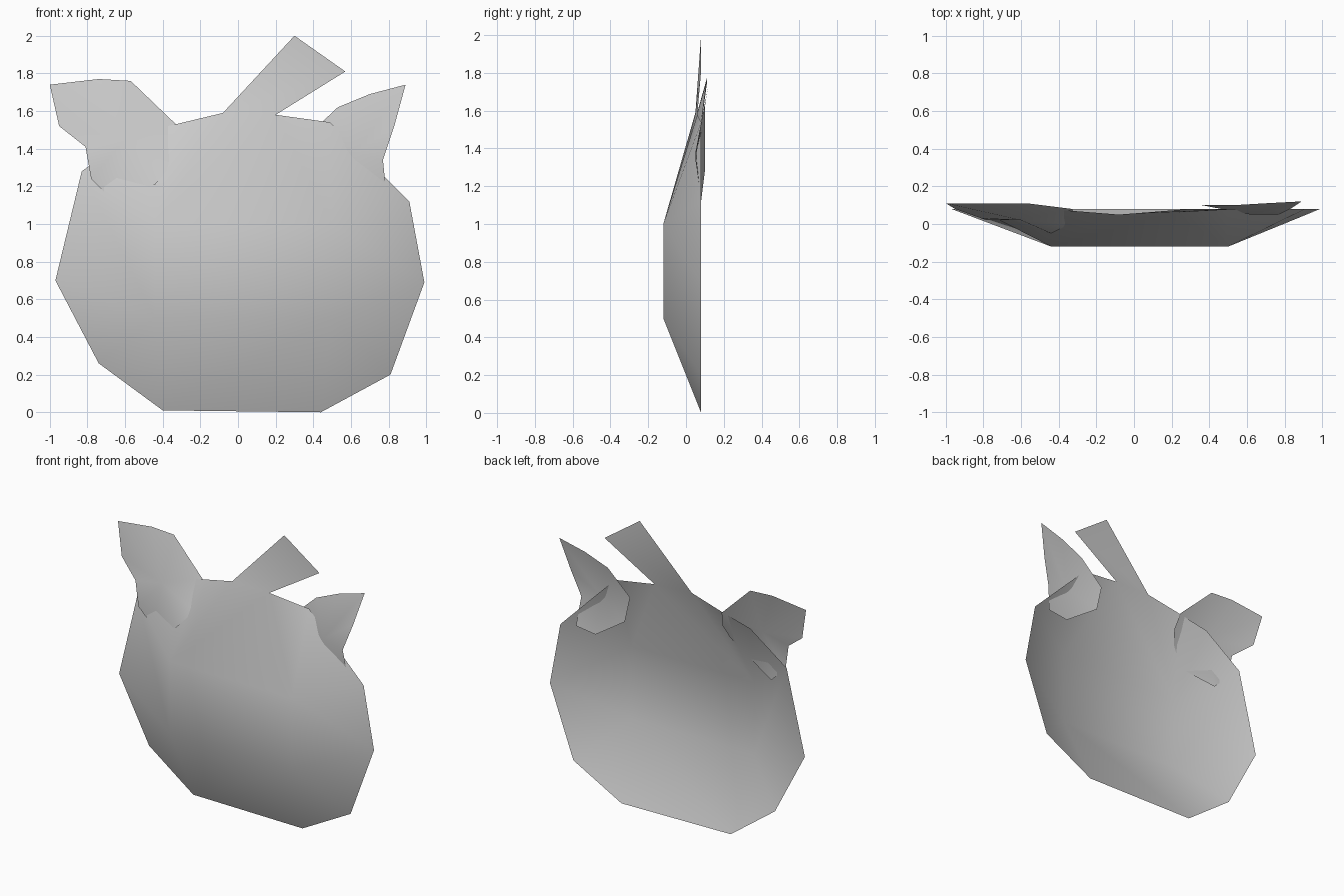
import bpy
import bmesh

# Remove the default object
default_cube = bpy.data.objects.get("Cube")
if default_cube:
    bpy.data.objects.remove(default_cube, do_unlink=True)

# Single flat colour
grey = bpy.data.materials.new("plain_grey")
grey.use_nodes = True
grey.diffuse_color = (0.6, 0.6, 0.6, 1)
shader = next(n for n in grey.node_tree.nodes if n.type == "BSDF_PRINCIPLED")
shader.inputs["Base Color"].default_value = grey.diffuse_color
shader.inputs["Roughness"].default_value = 0.8


def finish(name, bm):
    """Turn a bmesh sheet into a smooth shaded object."""
    mesh = bpy.data.meshes.new(name)
    bm.to_mesh(mesh)
    bm.free()
    mesh.materials.append(grey)
    for polygon in mesh.polygons:
        polygon.use_smooth = True
    part = bpy.data.objects.new(name, mesh)
    bpy.context.collection.objects.link(part)
    return part


def build_body(rim, panel, stem_tips, stem_start):
    """Open shell: flat front panel joined to the rim, with a stem on top."""
    bm = bmesh.new()
    inner = [bm.verts.new(p) for p in panel]
    outer = [bm.verts.new((x, y, z)) for x, y, z, corner in rim]
    corners = [inner[corner] for x, y, z, corner in rim]
    bm.faces.new(inner)
    for i, vert in enumerate(outer):
        j = (i + 1) % len(outer)
        loop = [vert, outer[j], corners[j]]
        if corners[i] is not corners[j]:
            loop.append(corners[i])
        bm.faces.new(loop)
    # Stem grows out of one edge of the rim
    tips = [bm.verts.new(p) for p in stem_tips]
    bm.faces.new([outer[stem_start + 1], outer[stem_start], *tips])
    return finish("body_shell", bm)


def build_ear(name, centre, rim):
    """Creased ear sheet fanned around a raised centre point."""
    bm = bmesh.new()
    middle = bm.verts.new(centre)
    outer = [bm.verts.new(p) for p in rim]
    for i, vert in enumerate(outer):
        bm.faces.new([middle, vert, outer[(i + 1) % len(outer)]])
    return finish(name, bm)


# Body: rim points carry the index of the panel corner they join to
front, back = -0.12, 0.08
panel = [(-0.44, front, 0.5), (0.5, front, 0.5),
         (0.5, front, 1.0), (-0.44, front, 1.0)]
rim = [
    (-0.40, back, 0.01, 0), (0.44, back, 0, 1), (0.81, back, 0.2, 1),
    (0.99, back, 0.69, 1), (0.91, back, 1.12, 2), (0.49, back, 1.54, 2),
    (0.2, 0.06, 1.58, 2), (-0.08, 0.05, 1.59, 3), (-0.33, 0.07, 1.53, 3),
    (-0.55, back, 1.48, 3), (-0.83, back, 1.28, 3), (-0.97, back, 0.7, 0),
    (-0.74, back, 0.26, 0),
]
build_body(rim, panel, [(0.57, back, 1.81), (0.3, back, 2.0)], 6)

# Right ear overlaps the front of the body
build_ear("right_ear", (-0.6, 0.02, 1.45), [
    (-1.0, 0.11, 1.74), (-0.95, 0.08, 1.52), (-0.81, 0.03, 1.41),
    (-0.78, 0.02, 1.24), (-0.67, 0.02, 1.13), (-0.44, -0.05, 1.21),
    (-0.34, 0, 1.33), (-0.31, 0.04, 1.42), (-0.33, 0.08, 1.53),
    (-0.57, 0.11, 1.76), (-0.74, 0.11, 1.77),
])

# Left ear sits mostly behind the body
build_ear("left_ear", (0.62, 0.05, 1.38), [
    (0.89, 0.12, 1.74), (0.7, 0.11, 1.69), (0.53, 0.1, 1.62),
    (0.36, 0.1, 1.46), (0.4, 0.1, 1.28), (0.64, back, 1.12),
    (0.79, back, 1.14), (0.77, 0.05, 1.34), (0.83, back, 1.52),
])
